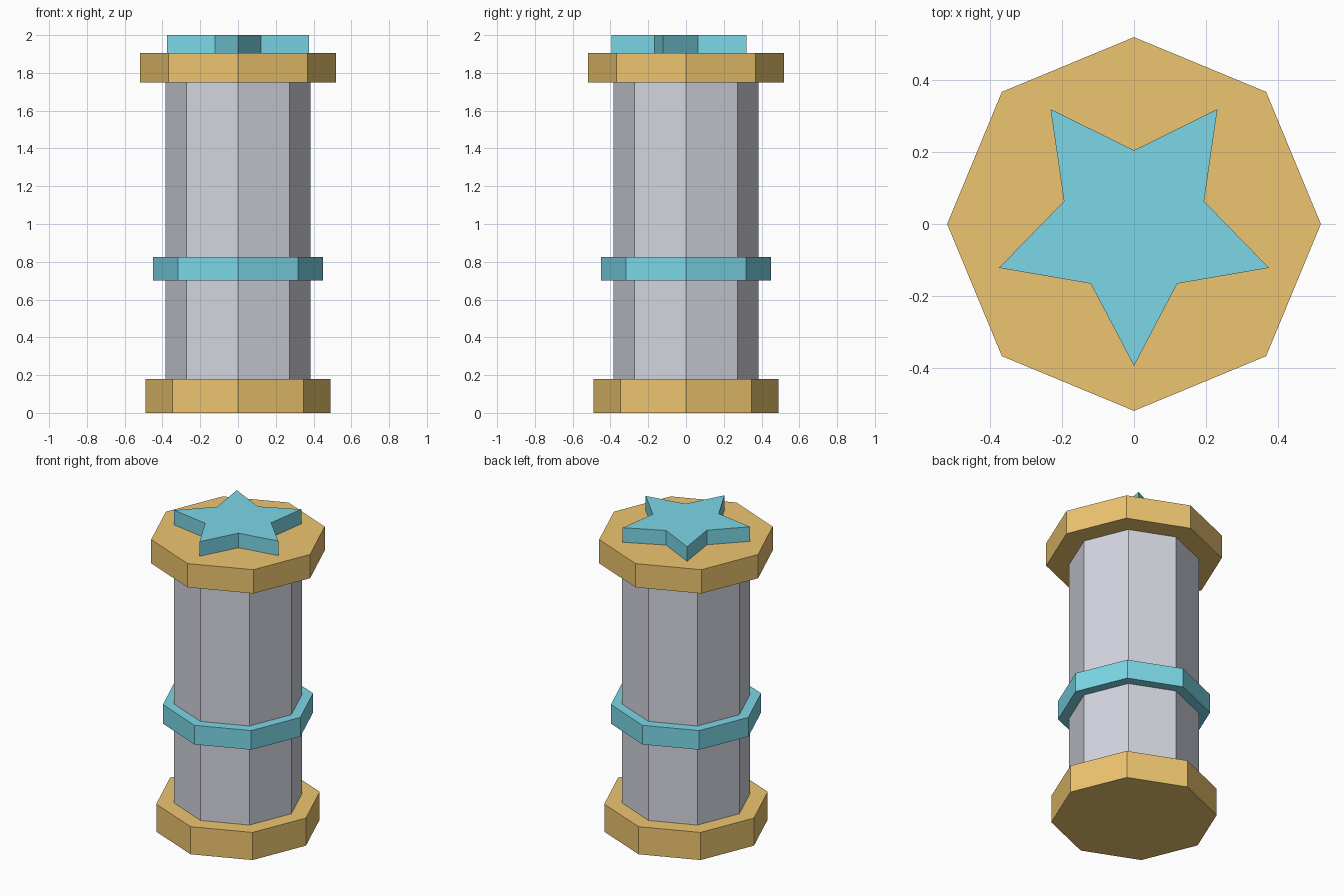
import bpy, bmesh
from math import cos, sin, pi

if "Cube" in bpy.data.objects:
    bpy.data.objects.remove(bpy.data.objects["Cube"])


def material(name, rgb):
    m = bpy.data.materials.new(name)
    m.diffuse_color = (*rgb, 1)
    m.use_nodes = True
    m.node_tree.nodes["Principled BSDF"].inputs["Base Color"].default_value = m.diffuse_color
    return m


def prism(name, radii, z0, z1, mat, start=0.0):
    """Extrude a closed polygon whose corners sit at the given radii, evenly spaced in angle."""
    n = len(radii)
    bm = bmesh.new()
    base = bm.faces.new([bm.verts.new((r * cos(start + 2 * pi * i / n),
                                       r * sin(start + 2 * pi * i / n), z0))
                         for i, r in enumerate(radii)])
    ext = bmesh.ops.extrude_face_region(bm, geom=[base], use_keep_orig=True)
    top = [v for v in ext["geom"] if isinstance(v, bmesh.types.BMVert)]
    bmesh.ops.translate(bm, verts=top, vec=(0, 0, z1 - z0))
    bmesh.ops.recalc_face_normals(bm, faces=bm.faces)
    mesh = bpy.data.meshes.new(name)
    bm.to_mesh(mesh)
    bm.free()
    mesh.materials.append(mat)
    obj = bpy.data.objects.new(name, mesh)
    bpy.context.collection.objects.link(obj)
    return obj


gold = material("gold", (0.85, 0.56, 0.16))
teal = material("teal", (0.20, 0.68, 0.80))
stone = material("stone", (0.66, 0.67, 0.74))

# Octagonal column: foot, shaft, band and cap
prism("foot", [0.49] * 8, 0.0, 0.18, gold)
prism("shaft", [0.385] * 8, 0.18, 1.75, stone)
prism("band", [0.45] * 8, 0.70, 0.825, teal)
prism("cap", [0.52] * 8, 1.75, 1.905, gold)

# Five-pointed star on top, one point facing the front
prism("star", [0.395, 0.205] * 5, 1.905, 2.0, teal, start=-pi / 2)
